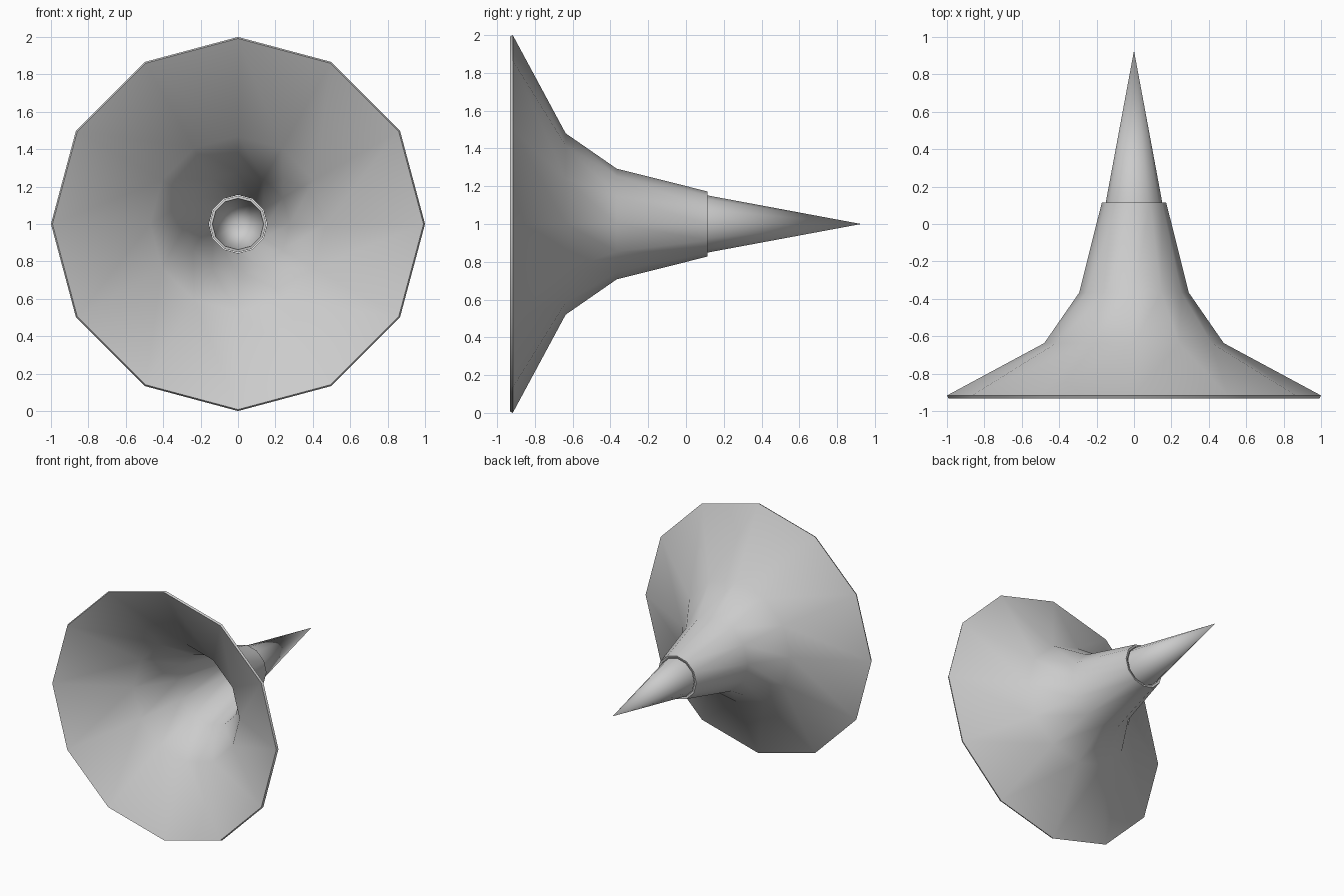
import bpy, math

if "Cube" in bpy.data.objects:
    bpy.data.objects.remove(bpy.data.objects["Cube"])

SIDES = 12
AXIS_Z = 1.0


def lathe(name, profile, thickness, tip=None):
    """Spin (y, radius) points round the horizontal axis, then thicken inwards."""
    verts, faces = [], []
    for y, r in profile:
        for j in range(SIDES):
            a = 2 * math.pi * j / SIDES
            verts.append((r * math.sin(a), y, AXIS_Z + r * math.cos(a)))
    for i in range(len(profile) - 1):
        for j in range(SIDES):
            k = (j + 1) % SIDES
            a, b = i * SIDES, (i + 1) * SIDES
            faces.append((a + j, a + k, b + k, b + j))
    if tip is not None:
        base = (len(profile) - 1) * SIDES
        verts.append((0, tip, AXIS_Z))
        for j in range(SIDES):
            faces.append((base + j, base + (j + 1) % SIDES, len(verts) - 1))
    mesh = bpy.data.meshes.new(name)
    mesh.from_pydata(verts, [], faces)
    obj = bpy.data.objects.new(name, mesh)
    bpy.context.collection.objects.link(obj)
    shell = obj.modifiers.new("shell", 'SOLIDIFY')
    shell.thickness = thickness
    shell.offset = -1
    bpy.ops.object.select_all(action='DESELECT')
    obj.select_set(True)
    bpy.context.view_layer.objects.active = obj
    bpy.ops.object.modifier_apply(modifier=shell.name)
    bpy.ops.object.shade_smooth_by_angle(angle=math.radians(40))
    return obj


# Flared bell, open at both ends
lathe("horn_bell", [(-0.917, 1.0), (-0.637, 0.48), (-0.367, 0.293), (0.115, 0.172)], 0.017)

# Hollow pointed tail set into the narrow end of the bell
lathe("tail_cone", [(0.11, 0.152)], 0.015, tip=0.927)
